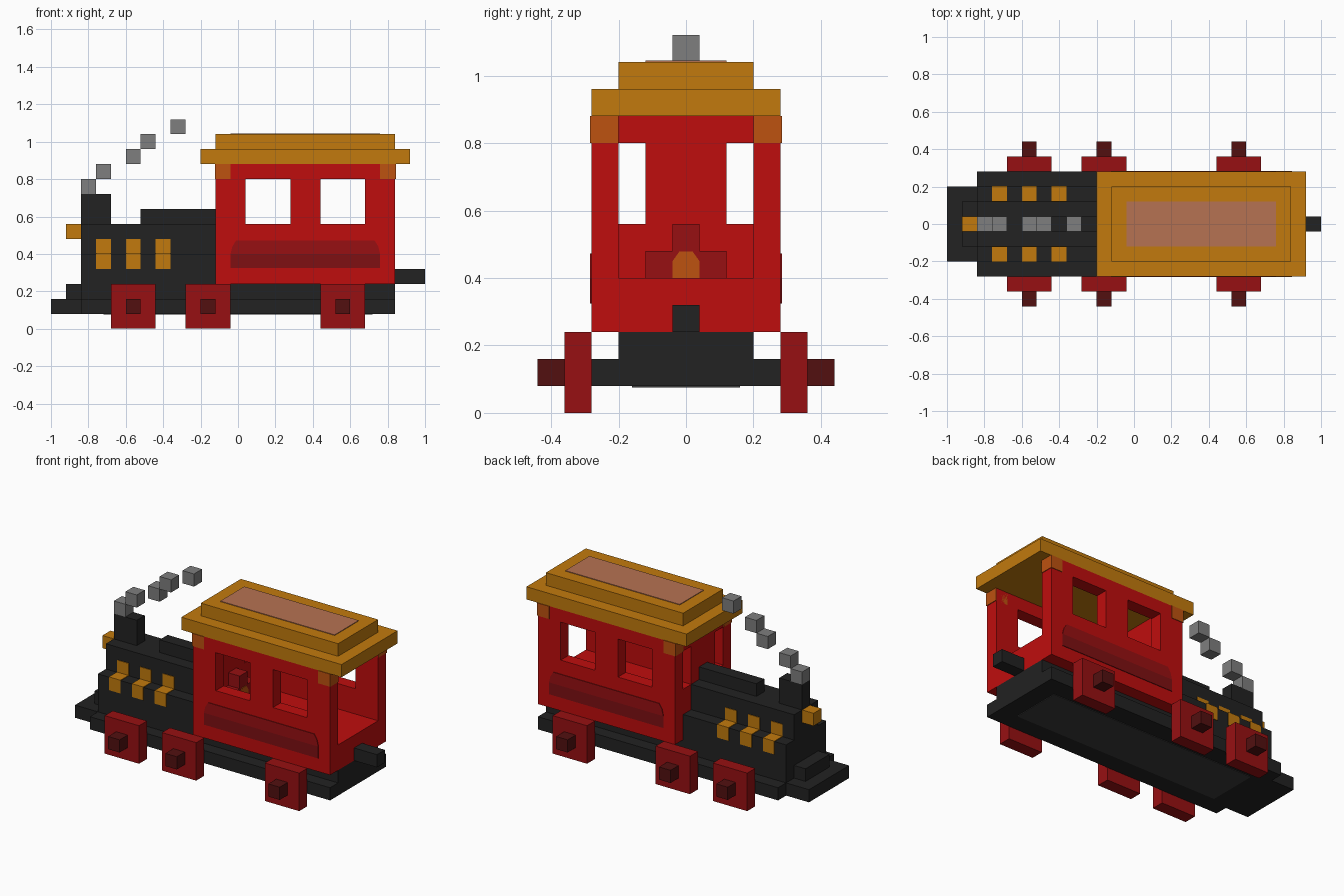
import bpy
import bmesh

if "Cube" in bpy.data.objects:
    bpy.data.objects.remove(bpy.data.objects["Cube"], do_unlink=True)

V = 0.08      # size of one building block
SKIN = 0.004  # thickness of painted plates


def material(name, r, g, b):
    m = bpy.data.materials.new(name)
    m.use_nodes = True
    m.diffuse_color = (r, g, b, 1)
    m.node_tree.nodes["Principled BSDF"].inputs["Base Color"].default_value = (r, g, b, 1)
    return m


red = material("bright red", 0.52, 0.004, 0.004)
wheel_red = material("dark red", 0.31, 0.005, 0.006)
stripe_red = material("deep stripe red", 0.21, 0.005, 0.006)
maroon = material("maroon", 0.085, 0.005, 0.005)
orange = material("amber", 0.54, 0.195, 0.004)
rust = material("burnt orange", 0.51, 0.085, 0.005)
pink = material("dusty pink", 0.47, 0.17, 0.085)
black = material("coal black", 0.016, 0.016, 0.016)
charcoal = material("charcoal", 0.045, 0.045, 0.045)
grey = material("smoke grey", 0.21, 0.21, 0.21)


def make(name, bm, mat):
    bmesh.ops.recalc_face_normals(bm, faces=bm.faces)
    mesh = bpy.data.meshes.new(name)
    bm.to_mesh(mesh)
    bm.free()
    mesh.materials.append(mat)
    obj = bpy.data.objects.new(name, mesh)
    bpy.context.collection.objects.link(obj)
    return obj


def box(name, x, y, z, mat):
    """Axis-aligned box from three (low, high) ranges."""
    bm = bmesh.new()
    bmesh.ops.create_cube(bm, size=1)
    for v in bm.verts:
        v.co = [lo + (c + 0.5) * (hi - lo) for c, (lo, hi) in zip(v.co, (x, y, z))]
    return make(name, bm, mat)


def span(s, lo, hi):
    """Range on the side given by the sign s."""
    return tuple(sorted((s * lo, s * hi)))


def sym(half):
    return (-half, half)


def plate(name, points, offset, mat):
    """Thin extruded polygon."""
    bm = bmesh.new()
    face = bm.faces.new([bm.verts.new(p) for p in points])
    new = bmesh.ops.extrude_face_region(bm, geom=[face])["geom"]
    bmesh.ops.translate(bm, vec=offset, verts=[g for g in new if isinstance(g, bmesh.types.BMVert)])
    return make(name, bm, mat)


def cut(obj, x, y, z):
    cutter = box("cutter", x, y, z, red)
    cutter.hide_render = True
    mod = obj.modifiers.new("cut", "BOOLEAN")
    mod.operation = "DIFFERENCE"
    mod.solver = "EXACT"
    mod.object = cutter
    bpy.context.view_layer.objects.active = obj
    bpy.ops.object.modifier_apply(modifier=mod.name)
    bpy.data.objects.remove(cutter, do_unlink=True)


# Chassis, front steps and rear coupler
box("chassis_base", sym(0.84), sym(0.28), (0.08, 0.16), black)
box("chassis_deck", sym(0.84), sym(0.2), (0.16, 0.24), black)
box("front_step_lower", (-1, -0.84), sym(0.2), (0.08, 0.16), black)
box("front_step_upper", (-0.92, -0.84), sym(0.12), (0.16, 0.24), black)
box("rear_coupler", (0.84, 1), sym(0.04), (0.24, 0.32), black)
box("underside_panel", sym(0.72), sym(0.16), (0.08 - SKIN, 0.08), charcoal)

# Boiler, chimney and lamp
box("boiler_lower", (-0.84, -0.12), sym(0.2), (0.24, 0.4), black)
box("boiler_upper", (-0.84, -0.12), sym(0.12), (0.4, 0.56), black)
box("boiler_ridge", (-0.52, -0.12), sym(0.04), (0.56, 0.64), black)
box("chimney", (-0.84, -0.68), sym(0.04), (0.56, 0.72), black)
box("head_lamp", (-0.92, -0.84), sym(0.04), (0.48, 0.56), orange)

# Boiler bands, painted over the stepped side
for side, s in (("left", 1), ("right", -1)):
    for i in range(3):
        x = -0.76 + i * 2 * V
        box(f"band_lower_{side}_{i}", (x, x + V), span(s, 0.1, 0.2 + SKIN), (0.32, 0.4 + SKIN), orange)
        box(f"band_upper_{side}_{i}", (x, x + V), span(s, 0.1, 0.12 + SKIN), (0.4, 0.48), orange)

# Smoke puffs
for i, x in enumerate((-0.84, -0.76, -0.6, -0.52, -0.36)):
    z = 0.72 + i * V
    box(f"smoke_puff_{i}", (x, x + V), sym(V / 2), (z, z + V), grey)

# Cab with hollow interior, side windows, front windows and open rear
cab = box("cab", (-0.12, 0.84), sym(0.28), (0.24, 0.88), red)
cut(cab, (-0.04, 0.76), sym(0.2), (0.4, 1))
cut(cab, (0.7, 1), sym(0.2), (0.4, 1))
for x in (0.04, 0.44):
    cut(cab, (x, x + 3 * V), sym(0.4), (0.56, 0.8))
for s in (-1, 1):
    cut(cab, (-0.2, 0), span(s, 0.12, 0.2), (0.56, 0.8))

# Firebox inside the cab
box("firebox_base", (-0.04, 0.04), sym(0.12), (0.4, 0.48), wheel_red)
box("firebox_top", (-0.04, 0.04), sym(0.04), (0.48, 0.56), wheel_red)
arch = [(-0.04, 0.4), (0.04, 0.4), (0.04, 0.45), (0.02, 0.478), (-0.02, 0.478), (-0.04, 0.45)]
plate("firebox_door", [(0.04, y, z) for y, z in arch], (SKIN, 0, 0), rust)

# Painted side stripes and cab corner caps
lower = [(-0.04, 0.325), (0.76, 0.325), (0.76, 0.4), (-0.04, 0.4)]
upper = [(-0.04, 0.4), (0.76, 0.4), (0.75, 0.44), (0.73, 0.472), (-0.01, 0.472), (-0.03, 0.44)]
for side, s in (("left", 1), ("right", -1)):
    for name, pts, mat in (("lower", lower, stripe_red), ("upper", upper, wheel_red)):
        plate(f"stripe_{name}_{side}", [(x, s * 0.28, z) for x, z in pts], (0, s * SKIN, 0), mat)
    for end, x in (("front", (-0.12 - SKIN, -0.04)), ("rear", (0.76, 0.84 + SKIN))):
        box(f"corner_cap_{end}_{side}", x, span(s, 0.2, 0.28 + SKIN), (0.8, 0.88), rust)

# Two-tier roof with a faded panel
box("roof_lower", (-0.2, 0.92), sym(0.28), (0.88, 0.96), orange)
box("roof_upper", (-0.12, 0.84), sym(0.2), (0.96, 1.04), orange)
box("roof_panel", (-0.04, 0.76), sym(0.12), (1.04, 1.04 + SKIN), pink)

# Wheels and hubs
for side, s in (("left", 1), ("right", -1)):
    for i, x in enumerate((-0.56, -0.16, 0.56)):
        box(f"wheel_{side}_{i}", (x - 0.12, x + 0.12), span(s, 0.28, 0.36), (0, 0.24), wheel_red)
        box(f"hub_{side}_{i}", (x - 0.04, x + 0.04), span(s, 0.36, 0.44), (0.08, 0.16), maroon)
